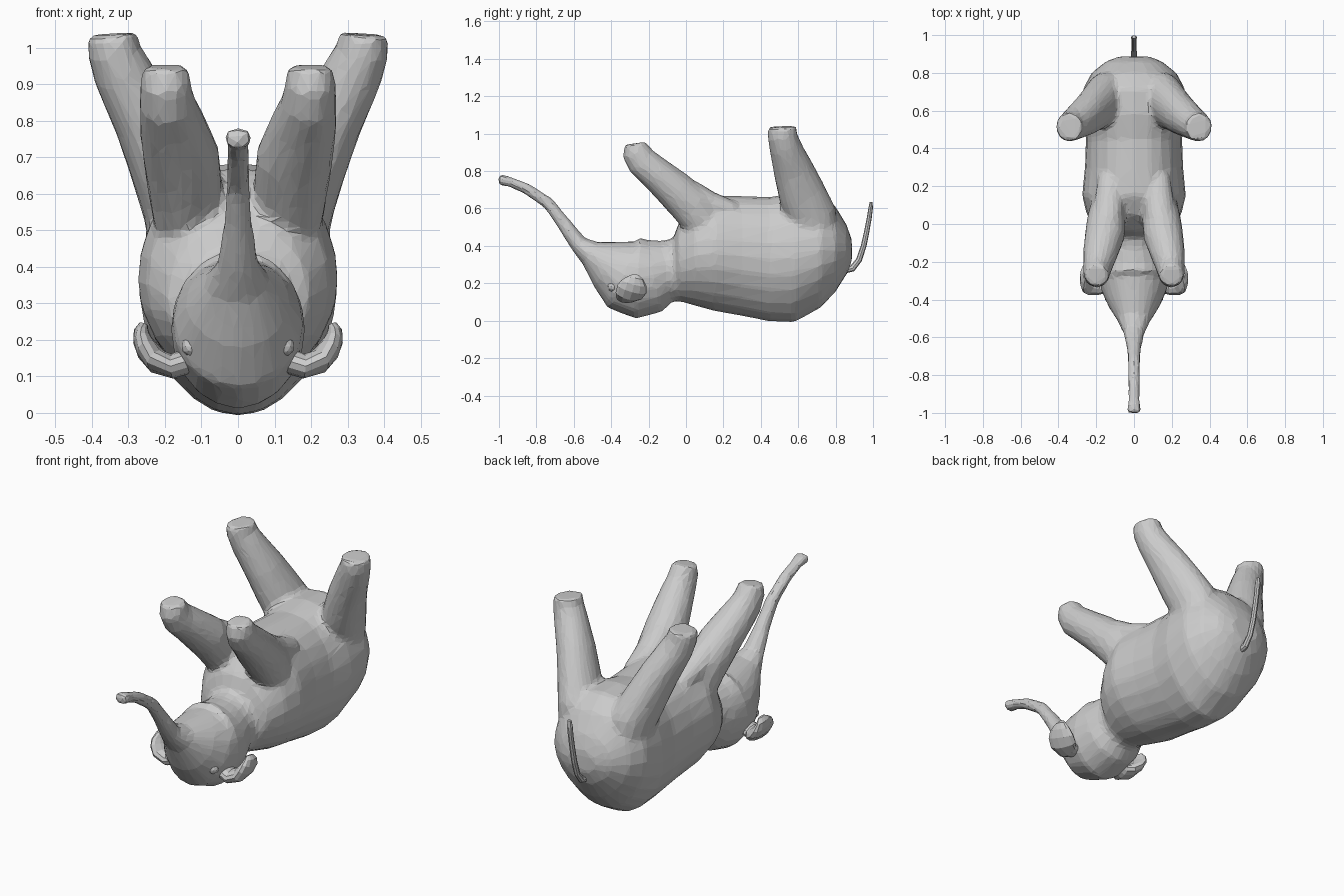
import bpy, bmesh, math
from mathutils import Vector


def ring_faces(bm, rings):
    """Skin a list of vertex rings and cap both ends."""
    n = len(rings[0])
    for a, b in zip(rings, rings[1:]):
        for i in range(n):
            j = (i + 1) % n
            bm.faces.new((a[i], a[j], b[j], b[i]))
    bm.faces.new(rings[0][::-1])
    bm.faces.new(rings[-1])


def tube(bm, pts, side=(1, 0, 0), n=16, sx=1):
    """Elliptical tube: pts = (x, y, z, half width along side, half height)."""
    c = [Vector((p[0] * sx, p[1], p[2])) for p in pts]
    rings = []
    for k, p in enumerate(pts):
        t = (c[min(k + 1, len(c) - 1)] - c[max(k - 1, 0)]).normalized()
        u = Vector(side)
        u = (u - t * u.dot(t)).normalized()
        v = t.cross(u)
        rings.append([bm.verts.new(c[k] + u * p[3] * math.cos(a) + v * p[4] * math.sin(a))
                      for a in (2 * math.pi * i / n for i in range(n))])
    ring_faces(bm, rings)


def finish(bm, name):
    bmesh.ops.recalc_face_normals(bm, faces=bm.faces)
    me = bpy.data.meshes.new(name)
    bm.to_mesh(me)
    bm.free()
    ob = bpy.data.objects.new(name, me)
    bpy.context.collection.objects.link(ob)
    return ob


bm = bmesh.new()

# Torso: stations (y, z low, z high, half width), narrower along the back
torso = [(-.075, .15, .42, .12), (-.04, .105, .52, .195), (.05, .08, .62, .25),
         (.15, .052, .67, .275), (.3, .025, .667, .26), (.45, -.004, .662, .255),
         (.58, -.008, .685, .272), (.72, .07, .68, .268), (.8, .155, .61, .225),
         (.86, .25, .51, .15), (.887, .32, .43, .08)]
rings = []
for y, lo, hi, w in torso:
    ring = []
    for i in range(24):
        a = 2 * math.pi * i / 24
        s, co = math.sin(a), math.cos(a)
        x = math.copysign(abs(co) ** .85, co) * w * (1 - .25 * max(0, -s) ** 2)
        ring.append(bm.verts.new((x, y, (lo + hi) / 2 + s * (hi - lo) / 2)))
    rings.append(ring)
ring_faces(bm, rings)

# Neck, head and trunk in one sweep
tube(bm, [(0, .05, .28, .16, .18), (0, -.1, .265, .15, .165), (0, -.17, .24, .172, .197),
          (0, -.26, .23, .184, .22), (0, -.335, .247, .178, .197), (0, -.415, .302, .142, .143),
          (0, -.51, .36, .086, .072), (0, -.575, .41, .056, .047), (0, -.665, .535, .037, .037),
          (0, -.735, .627, .033, .033), (0, -.85, .705, .031, .03), (0, -.94, .742, .03, .027),
          (0, -.975, .752, .039, .03), (0, -1.002, .752, .039, .03)], n=20)

# Legs, mirrored left and right; each front leg has a muscle running into the belly
front = [(.13, .1, .52, .1, .11), (.145, .03, .615, .102, .115), (.155, -.06, .7, .106, .105),
         (.182, -.17, .795, .09, .09), (.195, -.235, .85, .076, .085),
         (.198, -.265, .9, .07, .078), (.198, -.272, .948, .062, .058)]
muscle = [(.15, -.1, .74, .05, .04), (.14, .03, .68, .08, .07), (.13, .13, .62, .08, .07),
          (.12, .25, .59, .07, .05)]
rear = [(.13, .69, .45, .11, .13), (.155, .665, .57, .11, .138), (.2, .62, .68, .1, .128),
        (.25, .577, .8, .092, .11), (.315, .53, .93, .083, .086), (.34, .515, .99, .073, .08),
        (.343, .513, 1.037, .07, .078)]
for sx in (1, -1):
    for part in (front, muscle, rear):
        tube(bm, part, sx=sx)

# Fuse the parts into one skin, then reduce to broad flat facets
body = finish(bm, "elephant_body")
m = body.modifiers.new("fuse", 'REMESH')
m.mode = 'VOXEL'
m.voxel_size = .014
m = body.modifiers.new("soften", 'SMOOTH')
m.factor = .5
m.iterations = 6
m = body.modifiers.new("facets", 'DECIMATE')
m.ratio = .075

# Cupped ears, thick at the root
ear = [(.13, -.31, .145, .05, .035), (.18, -.315, .128, .06, .034), (.22, -.302, .14, .078, .034),
       (.247, -.288, .17, .082, .032), (.262, -.278, .2, .07, .026), (.265, -.272, .226, .046, .02),
       (.258, -.27, .243, .022, .012)]
for sx, name in ((1, "right_ear"), (-1, "left_ear")):
    bm = bmesh.new()
    tube(bm, ear, side=(0, 1, 0), n=12, sx=sx)
    finish(bm, name)

# Eyes, sunk into the head
for sx, name in ((1, "right_eye"), (-1, "left_eye")):
    bm = bmesh.new()
    bmesh.ops.create_icosphere(bm, subdivisions=2, radius=.028)
    bmesh.ops.translate(bm, verts=bm.verts, vec=(sx * .127, -.392, .182))
    finish(bm, name)

# Tail
bm = bmesh.new()
tube(bm, [(0, .84, .27, .018, .02), (0, .89, .28, .016, .018), (0, .925, .325, .014, .016),
          (0, .95, .4, .014, .015), (0, .967, .48, .014, .014), (0, .98, .55, .014, .013),
          (0, .987, .6, .016, .012), (0, .99, .635, .011, .008)], n=8)
finish(bm, "tail")
